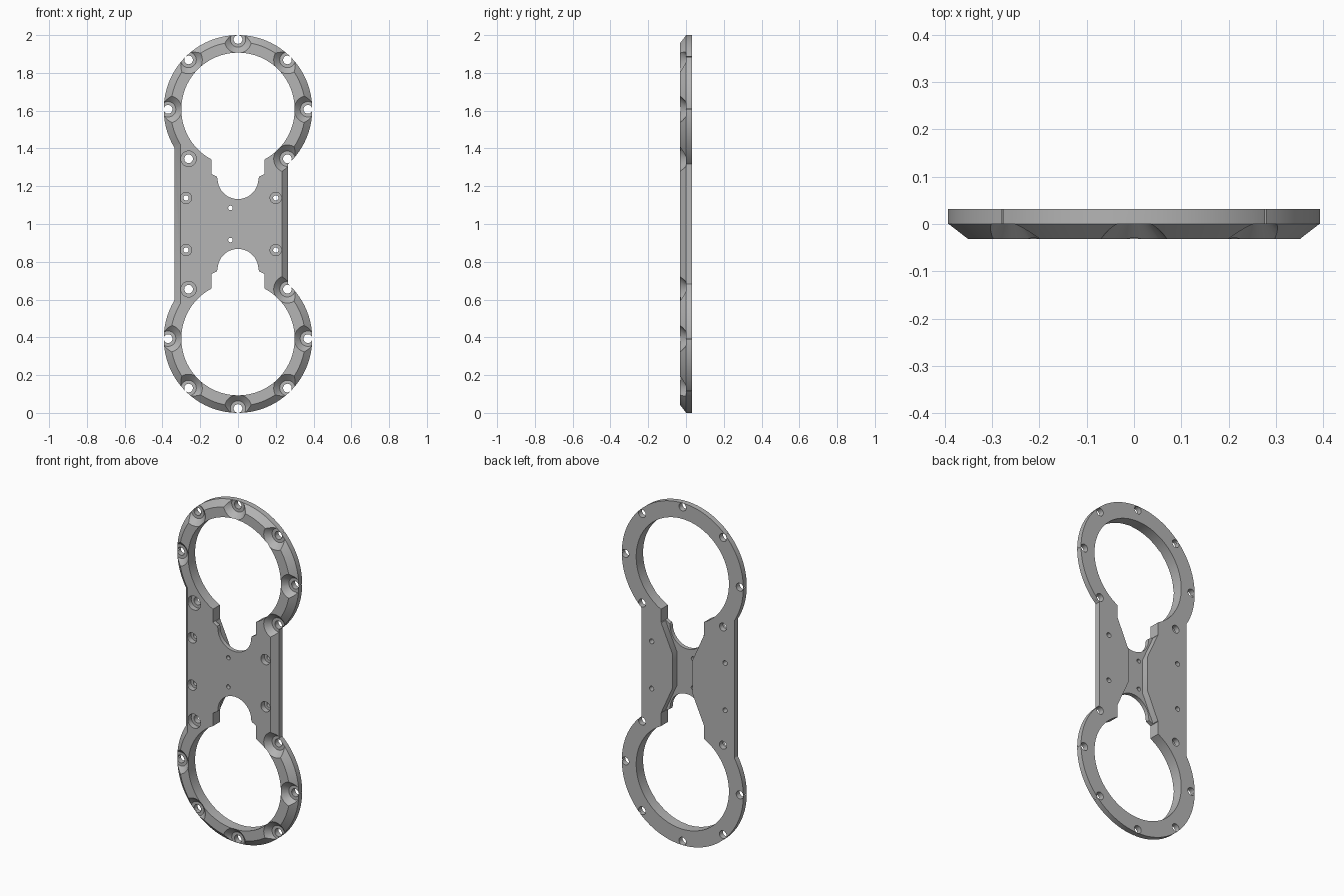
import bpy, bmesh
from math import sin, cos, asin, acos, pi, radians

if "Cube" in bpy.data.objects:
    bpy.data.objects.remove(bpy.data.objects["Cube"], do_unlink=True)

RING_Z = 1.607           # centre height of the upper ring
BACK, MID, FRONT = 0.032, 0.0, -0.032

metal = bpy.data.materials.new("grey metal")
metal.use_nodes = True
GREY = (0.46, 0.46, 0.46, 1)
metal.diffuse_color = GREY
metal.node_tree.nodes["Principled BSDF"].inputs["Base Color"].default_value = GREY


def make_object(name, bm):
    bmesh.ops.recalc_face_normals(bm, faces=bm.faces)
    mesh = bpy.data.meshes.new(name)
    bm.to_mesh(mesh)
    bm.free()
    mesh.materials.append(metal)
    obj = bpy.data.objects.new(name, mesh)
    bpy.context.collection.objects.link(obj)
    return obj


def loft(bm, layers):
    """Skin a stack of (outline, y) layers with equal point counts."""
    loops = [[bm.verts.new((x, y, z)) for x, z in pts] for pts, y in layers]
    for a, b in zip(loops, loops[1:]):
        for i in range(len(a)):
            j = (i + 1) % len(a)
            bm.faces.new((a[i], a[j], b[j], b[i]))
    bm.faces.new(loops[0])
    bm.faces.new(loops[-1])


def arc(cx, cz, r, start, end, n):
    return [(cx + r * cos(start + (end - start) * i / n),
             cz + r * sin(start + (end - start) * i / n)) for i in range(n + 1)]


def flip(pts):
    return [(x, 2 - z) for x, z in pts]


def body_outline(r, x_low, x_high):
    """Two round ends joined by straight sides."""
    upper = arc(0, RING_Z, r, -acos(x_high / r), pi + acos(-x_low / r), 96)
    return upper + flip(upper)[::-1]


# Body with bevelled front rim
bm = bmesh.new()
wide = body_outline(0.393, -0.335, 0.265)
narrow = body_outline(0.357, -0.305, 0.232)
loft(bm, [(wide, BACK), (wide, MID), (narrow, FRONT)])
plate = make_object("double_ring_plate", bm)

# Round openings with stepped throats
lean = asin(0.14 / 0.30)
opening = arc(0, RING_Z, 0.30, -pi / 2 + lean, 1.5 * pi - lean, 96)
opening += [(-0.14, 1.265), (-0.112, 1.25)]
opening += arc(0, 1.24, 0.108, pi, 2 * pi, 32)
opening += [(0.112, 1.25), (0.14, 1.265)]
bm = bmesh.new()
for pts in (opening, flip(opening)):
    loft(bm, [(pts, 0.1), (pts, -0.1)])
opening_cutter = make_object("opening_cutter", bm)

# Tapered channel in the back, leaving a thin web
half = [(0.065, 1.10), (0.138, 1.262), (0.10, 1.30)]
top = half + [(-x, z) for x, z in reversed(half)]
channel = top + flip(top)[::-1]
bm = bmesh.new()
loft(bm, [(channel, 0.1), (channel, -0.008)])
channel_cutter = make_object("channel_cutter", bm)


# Screw holes
def screw(bm, x, z, hole, seat=None, mouth=None):
    steps = [(hole, 0.1)]
    if seat:
        flare = mouth + (mouth - seat) * 0.5
        steps += [(hole, MID), (seat, MID), (flare, FRONT * 1.5)]
    else:
        steps += [(hole, -0.1)]
    loft(bm, [(arc(x, z, r, 0, 2 * pi * 31 / 32, 31), y) for r, y in steps])


bm = bmesh.new()
for side in (1, -1):
    for k in range(8):
        if k == 6:
            continue
        a = radians(45 * k)
        x, z = 0.37 * cos(a), 1 + side * (RING_Z - 1 + 0.37 * sin(a))
        screw(bm, x, z, 0.023, 0.041, 0.041 if k == 5 else 0.073)
    for x in (-0.275, 0.2):
        screw(bm, x, 1 + side * 0.138, 0.014, 0.03, 0.03)
    screw(bm, -0.04, 1 + side * 0.085, 0.012)
screw_cutter = make_object("screw_cutter", bm)

# Cut, then shade
bpy.context.view_layer.objects.active = plate
for cutter in (opening_cutter, channel_cutter, screw_cutter):
    cutter.hide_render = True
    mod = plate.modifiers.new(cutter.name, "BOOLEAN")
    mod.operation, mod.solver, mod.object = "DIFFERENCE", "EXACT", cutter
    bpy.ops.object.modifier_apply(modifier=mod.name)
    bpy.data.objects.remove(cutter, do_unlink=True)

bpy.ops.object.select_all(action="DESELECT")
plate.select_set(True)
bpy.ops.object.shade_smooth_by_angle(angle=radians(25))
